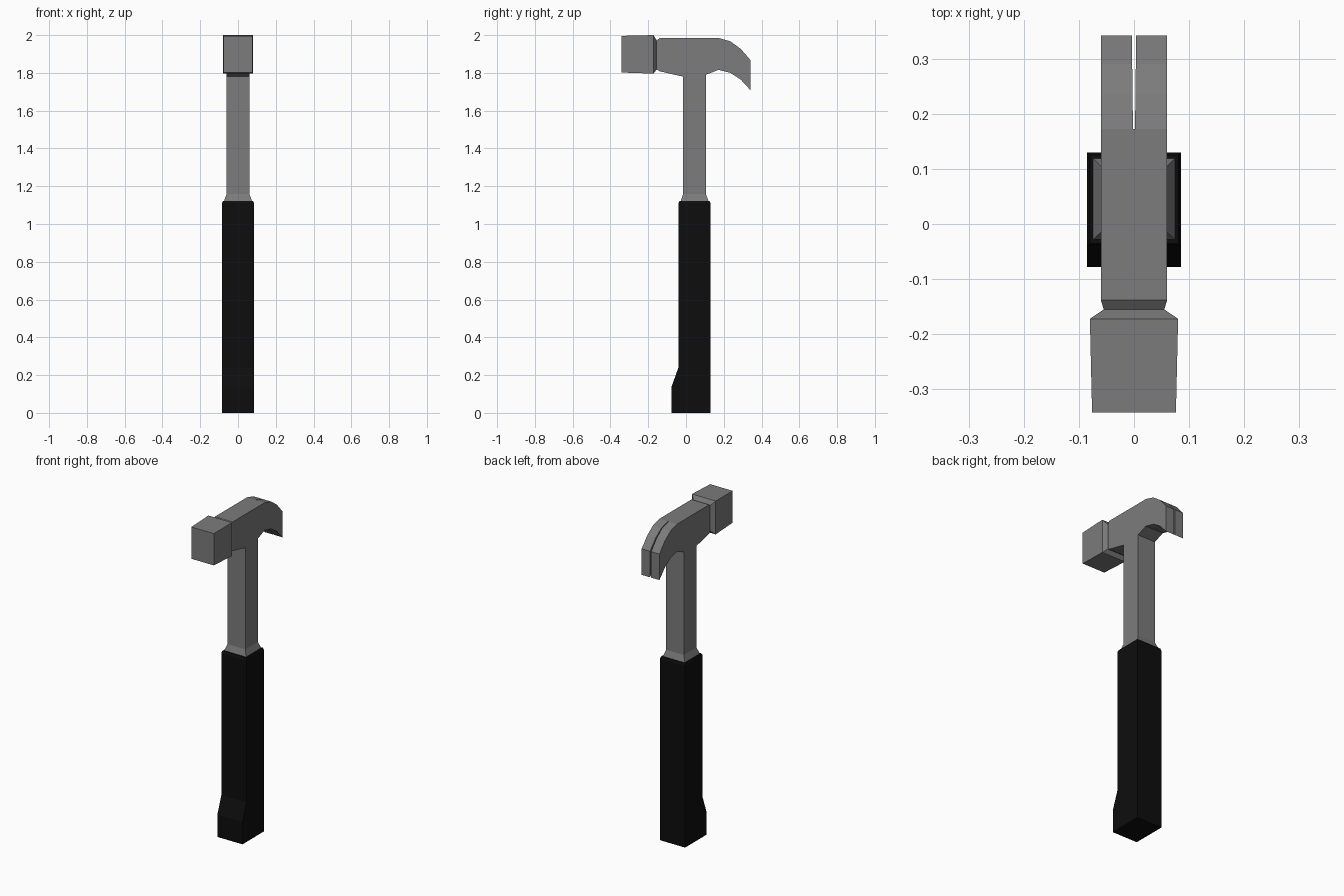
import bpy, bmesh

cube = bpy.data.objects.get("Cube")
if cube:
    bpy.data.objects.remove(cube, do_unlink=True)


def material(name, rgb, rough):
    m = bpy.data.materials.new(name)
    m.use_nodes = True
    m.diffuse_color = (*rgb, 1)
    bsdf = m.node_tree.nodes["Principled BSDF"]
    bsdf.inputs["Base Color"].default_value = (*rgb, 1)
    bsdf.inputs["Roughness"].default_value = rough
    return m


steel = material("grey steel", (0.2, 0.2, 0.2), 0.5)
rubber = material("black rubber", (0.004, 0.004, 0.004), 0.8)


def loft(name, rings, mat, cap_start=True, cap_end=True):
    """Skin a row of four-cornered rings into one flat-shaded mesh."""
    bm = bmesh.new()
    loops = [[bm.verts.new(p) for p in ring] for ring in rings]
    for a, b in zip(loops, loops[1:]):
        for i in range(4):
            j = (i + 1) % 4
            bm.faces.new((a[i], a[j], b[j], b[i]))
    if cap_start:
        bm.faces.new(loops[0])
    if cap_end:
        bm.faces.new(loops[-1])
    bmesh.ops.recalc_face_normals(bm, faces=bm.faces)
    mesh = bpy.data.meshes.new(name)
    bm.to_mesh(mesh)
    bm.free()
    mesh.materials.append(mat)
    obj = bpy.data.objects.new(name, mesh)
    bpy.context.collection.objects.link(obj)
    return obj


def ring_z(z, hw, y0, y1):
    return [(-hw, y0, z), (hw, y0, z), (hw, y1, z), (-hw, y1, z)]


def ring_y(y, x0, x1, z0, z1):
    return [(x0, y, z0), (x1, y, z0), (x1, y, z1), (x0, y, z1)]


# Grip with a flared heel at the front
grip = [(0, 0.085, -0.078, 0.13), (0.135, 0.085, -0.078, 0.13),
        (0.24, 0.085, -0.04, 0.13), (1.108, 0.085, -0.04, 0.13),
        (1.122, 0.08, -0.035, 0.125)]
loft("grip", [ring_z(*s) for s in grip], rubber)

# Steel shaft with a flared collar above the grip
shaft = [(1.11, 0.074, -0.028, 0.119), (1.122, 0.074, -0.028, 0.119),
         (1.16, 0.06, -0.015, 0.105), (1.795, 0.06, -0.015, 0.105)]
loft("shaft", [ring_z(*s) for s in shaft], steel)

# Head: striking block, narrow neck and body (y, half width, bottom, top)
head = [(-0.342, 0.076, 1.802, 1.996), (-0.172, 0.08, 1.796, 2.0),
        (-0.155, 0.055, 1.818, 1.972), (-0.138, 0.06, 1.808, 1.985),
        (-0.015, 0.06, 1.78, 1.985), (0.105, 0.06, 1.79, 1.985),
        (0.172, 0.06, 1.816, 1.985)]
loft("head", [ring_y(y, -w, w, a, b) for y, w, a, b in head], steel)

# Two curved claw prongs with a widening slit between (y, half slit, bottom, top)
claw = [(0.172, 0.002, 1.816, 1.985), (0.235, 0.0025, 1.8, 1.967),
        (0.29, 0.0033, 1.764, 1.927), (0.342, 0.004, 1.708, 1.867)]
for side, name in ((1, "left_claw"), (-1, "right_claw")):
    loft(name, [ring_y(y, side * g, side * 0.06, a, b) for y, g, a, b in claw],
         steel, cap_start=False)
